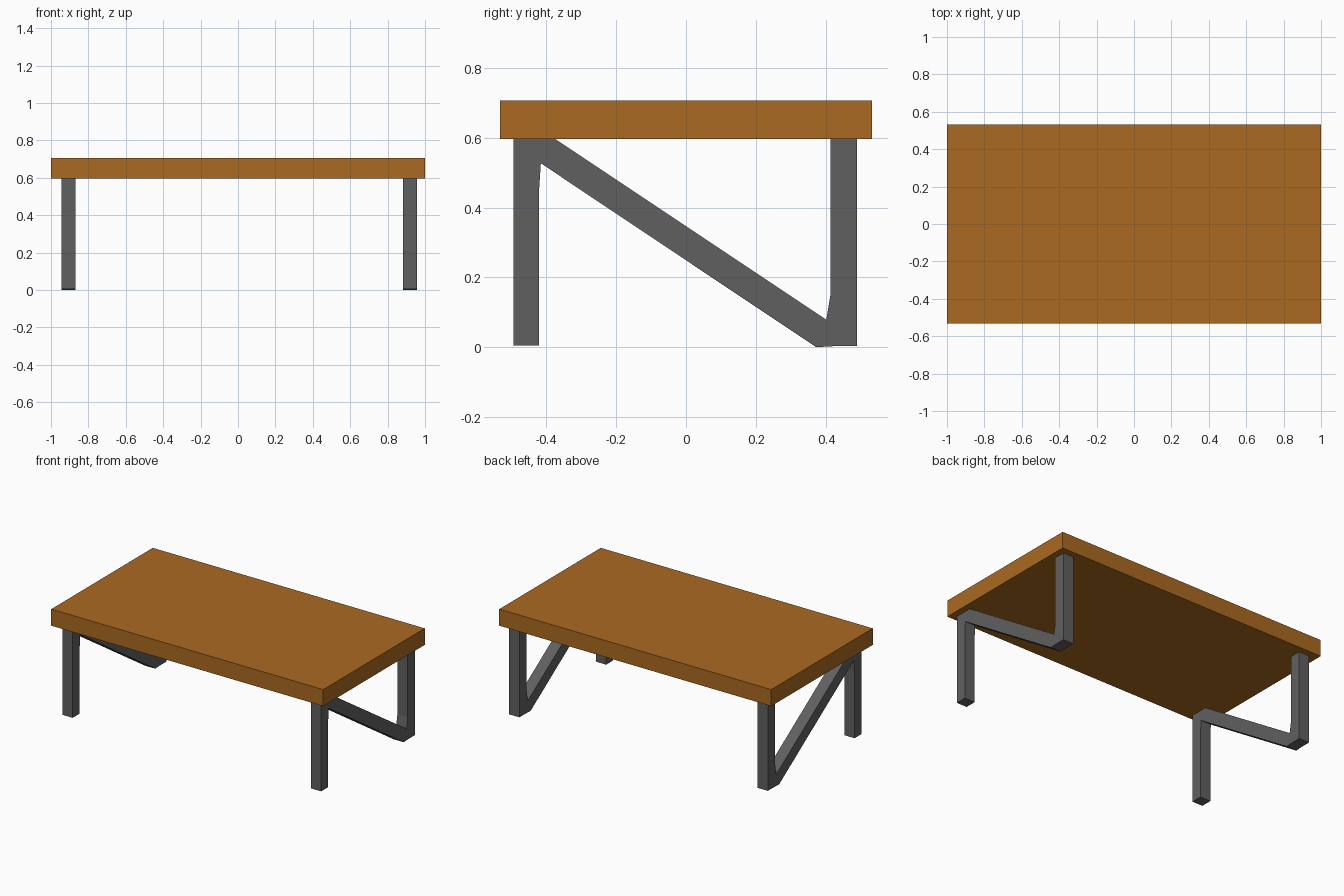
import bpy
import bmesh

if "Cube" in bpy.data.objects:
    bpy.data.objects.remove(bpy.data.objects["Cube"])


def material(name, rgb):
    m = bpy.data.materials.new(name)
    m.diffuse_color = (*rgb, 1.0)
    m.use_nodes = True
    m.node_tree.nodes["Principled BSDF"].inputs["Base Color"].default_value = m.diffuse_color
    return m


wood = material("warm wood", (0.40, 0.142, 0.015))
steel = material("dark grey metal", (0.117, 0.117, 0.117))


def extrude_profile(name, profile, x0, x1, mat):
    """Extrude a closed (y, z) outline along x from x0 to x1."""
    bm = bmesh.new()
    face = bm.faces.new([bm.verts.new((x0, y, z)) for y, z in profile])
    ext = bmesh.ops.extrude_face_region(bm, geom=[face], use_keep_orig=True)
    moved = [v for v in ext["geom"] if isinstance(v, bmesh.types.BMVert)]
    bmesh.ops.translate(bm, verts=moved, vec=(x1 - x0, 0, 0))
    bmesh.ops.recalc_face_normals(bm, faces=bm.faces[:])
    mesh = bpy.data.meshes.new(name)
    bm.to_mesh(mesh)
    bm.free()
    mesh.materials.append(mat)
    obj = bpy.data.objects.new(name, mesh)
    bpy.context.collection.objects.link(obj)
    return obj


# Table top: a thick plain slab
extrude_profile("table_top",
                [(-0.533, 0.597), (0.533, 0.597), (0.533, 0.707), (-0.533, 0.707)],
                -1.0, 1.0, wood)

# Leg frames: one N-shaped bent bar at each end
leg_profile = [
    (-0.495, 0.005), (-0.421, 0.005),                   # front foot
    (-0.421, 0.45), (-0.416, 0.527),                    # upper inner bend
    (0.373, 0.0), (0.425, 0.003), (0.490, 0.003),       # brace underside, back foot
    (0.490, 0.598), (0.414, 0.598),                     # back leg top
    (0.414, 0.15), (0.402, 0.079),                      # lower inner bend
    (-0.377, 0.598), (-0.495, 0.598),                   # brace top, front leg top
]
for name, x0 in (("left_leg_frame", -0.945), ("right_leg_frame", 0.882)):
    extrude_profile(name, leg_profile, x0, x0 + 0.076, steel)
